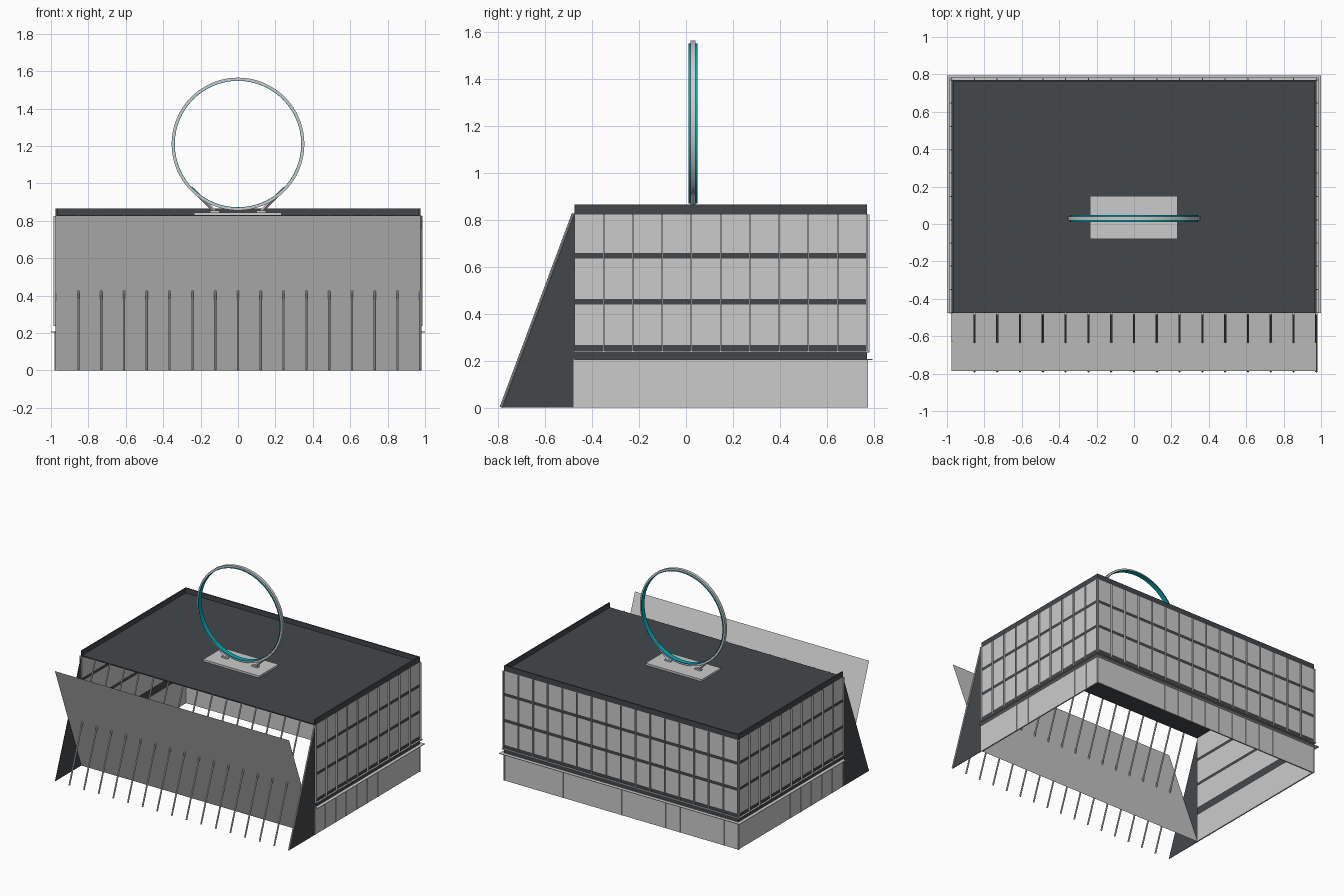
import bpy, bmesh, math
from mathutils import Vector

if "Cube" in bpy.data.objects:
    bpy.data.objects.remove(bpy.data.objects["Cube"], do_unlink=True)


def material(name, rgb):
    m = bpy.data.materials.new(name)
    m.use_nodes = True
    m.diffuse_color = (*rgb, 1)
    m.node_tree.nodes["Principled BSDF"].inputs["Base Color"].default_value = (*rgb, 1)
    return m


LIGHT = material("light grey", (0.60, 0.60, 0.60))
DARK = material("charcoal", (0.055, 0.064, 0.071))
TEAL = material("teal", (0.0, 0.39, 0.49))


def finish(name, bm, mat):
    me = bpy.data.meshes.new(name)
    bm.to_mesh(me)
    bm.free()
    me.materials.append(mat)
    ob = bpy.data.objects.new(name, me)
    bpy.context.collection.objects.link(ob)
    return ob


def add_box(bm, lo, hi):
    lo, hi = Vector(lo), Vector(hi)
    verts = bmesh.ops.create_cube(bm, size=1)["verts"]
    for v in verts:
        v.co = (lo + hi) / 2 + v.co * (hi - lo)


def boxes(name, mat, spans):
    bm = bmesh.new()
    for lo, hi in spans:
        add_box(bm, lo, hi)
    return finish(name, bm, mat)


def polygon(name, mat, points, extrude=None):
    bm = bmesh.new()
    face = bm.faces.new([bm.verts.new(p) for p in points])
    if extrude:
        geom = bmesh.ops.extrude_face_region(bm, geom=[face], use_keep_orig=True)["geom"]
        for v in geom:
            if isinstance(v, bmesh.types.BMVert):
                v.co += Vector(extrude)
        bmesh.ops.recalc_face_normals(bm, faces=bm.faces)
    return finish(name, bm, mat)


def rod(bm, a, b, radius, sides):
    a, b = Vector(a), Vector(b)
    turn = (b - a).to_track_quat('Z', 'Y').to_matrix().to_4x4()
    turn.translation = (a + b) / 2
    bmesh.ops.create_cone(bm, cap_ends=True, segments=sides, radius1=radius,
                          radius2=radius, depth=(b - a).length, matrix=turn)


X, FRONT, BACK, T = 0.975, -0.475, 0.77, 0.01
TOE, EAVE, TOP = -0.785, 0.828, 0.865


def wall_spans(z0, z1, out=0.0, thick=T):
    """Three boxes: both sides and the back, pushed outward by out."""
    xo, yo = X + out, BACK + out
    return [((xo - thick, FRONT, z0), (xo, yo, z1)),
            ((-xo, FRONT, z0), (-xo + thick, yo, z1)),
            ((-xo + thick, yo - thick, z0), (xo - thick, yo, z1))]


def mullions(z0, z1, out, half):
    """Vertical fins at even bays on both sides and the back."""
    spans = []
    for i in range(11):
        y = FRONT + (BACK - FRONT) * i / 10
        for s in (-1, 1):
            xs = sorted((s * (X - 0.004), s * (X + out)))
            spans.append(((xs[0], y - half, z0), (xs[1], y + half, z1)))
    for i in range(17):
        x = -X + 2 * X * i / 16
        spans.append(((x - half, BACK - 0.004, z0), (x + half, BACK + out, z1)))
    return spans


# Stacked wall strips: light panels and dark floor bands
panels, bands = [], []
for z0, z1 in ((0, 0.208), (0.268, 0.44), (0.464, 0.636), (0.66, 0.824)):
    panels += wall_spans(z0, z1)
for z0, z1 in ((0.208, 0.268), (0.44, 0.464), (0.636, 0.66), (0.824, TOP)):
    bands += wall_spans(z0, z1)
boxes("wall_panels", LIGHT, panels)
boxes("floor_bands", DARK, bands)

# Fins, their sill, and the ledge over the ground floor
boxes("upper_fins", LIGHT, mullions(0.238, 0.824, 0.012, 0.003))
boxes("ground_mullions", LIGHT, mullions(0, 0.206, 0.002, 0.005))
boxes("fin_sill", LIGHT, wall_spans(0.236, 0.242, 0.012, 0.02))
boxes("ground_ledge", LIGHT, wall_spans(0.203, 0.207, 0.025, 0.03))

# Roof deck behind the parapet
boxes("roof", DARK, [((-X + T, FRONT, EAVE - 0.006), (X - T, BACK - T, EAVE + 0.002))])

# Side wedges and the leaning front sheet
for side, s in (("left", 1), ("right", -1)):
    polygon(side + "_wedge", DARK,
            [(s * X, TOE, 0), (s * X, FRONT, 0), (s * X, FRONT, EAVE)], (-s * 0.003, 0, 0))
polygon("front_sheet", LIGHT, [(-X, FRONT, 0), (X, FRONT, 0),
                               (X, TOE, EAVE), (-X, TOE, EAVE)])

# Sloping front bars
bm = bmesh.new()
for i in range(1, 17):
    x = -X + 2 * X * i / 16
    rod(bm, (x, TOE - 0.003, 0.002), (x, FRONT - 0.005, EAVE), 0.006, 8)
finish("front_bars", bm, LIGHT)

# Rooftop plinth
boxes("ring_plinth", LIGHT, [((-0.235, -0.08, EAVE), (0.232, 0.15, 0.845))])


# Upright ring: lathed rectangular sections about the y axis
def ring(name, mat, r0, r1, half):
    bm = bmesh.new()
    n, cy, cz = 64, 0.03, 1.21
    loops = []
    for i in range(n):
        a = 2 * math.pi * i / n
        loops.append([bm.verts.new((r * math.sin(a), cy + y, cz + r * math.cos(a)))
                      for r, y in ((r0, -half), (r1, -half), (r1, half), (r0, half))])
    for i in range(n):
        p, q = loops[i], loops[(i + 1) % n]
        for k in range(4):
            j = (k + 1) % 4
            bm.faces.new((p[k], p[j], q[j], q[k]))
    bmesh.ops.recalc_face_normals(bm, faces=bm.faces)
    ob = finish(name, bm, mat)
    bpy.context.view_layer.objects.active = ob
    ob.select_set(True)
    bpy.ops.object.shade_smooth_by_angle(angle=math.radians(30))
    ob.select_set(False)


ring("ring_rim", LIGHT, 0.341, 0.355, 0.011)
ring("ring_band", TEAL, 0.338, 0.341, 0.019)

# Ring braces and their feet
bm = bmesh.new()
for s in (-1, 1):
    rod(bm, (s * 0.25, 0.03, 0.975), (s * 0.125, 0.03, 0.85), 0.01, 4)
    add_box(bm, (s * 0.125 - 0.025, 0.018, 0.843), (s * 0.125 + 0.025, 0.042, 0.855))
finish("ring_braces", bm, LIGHT)
